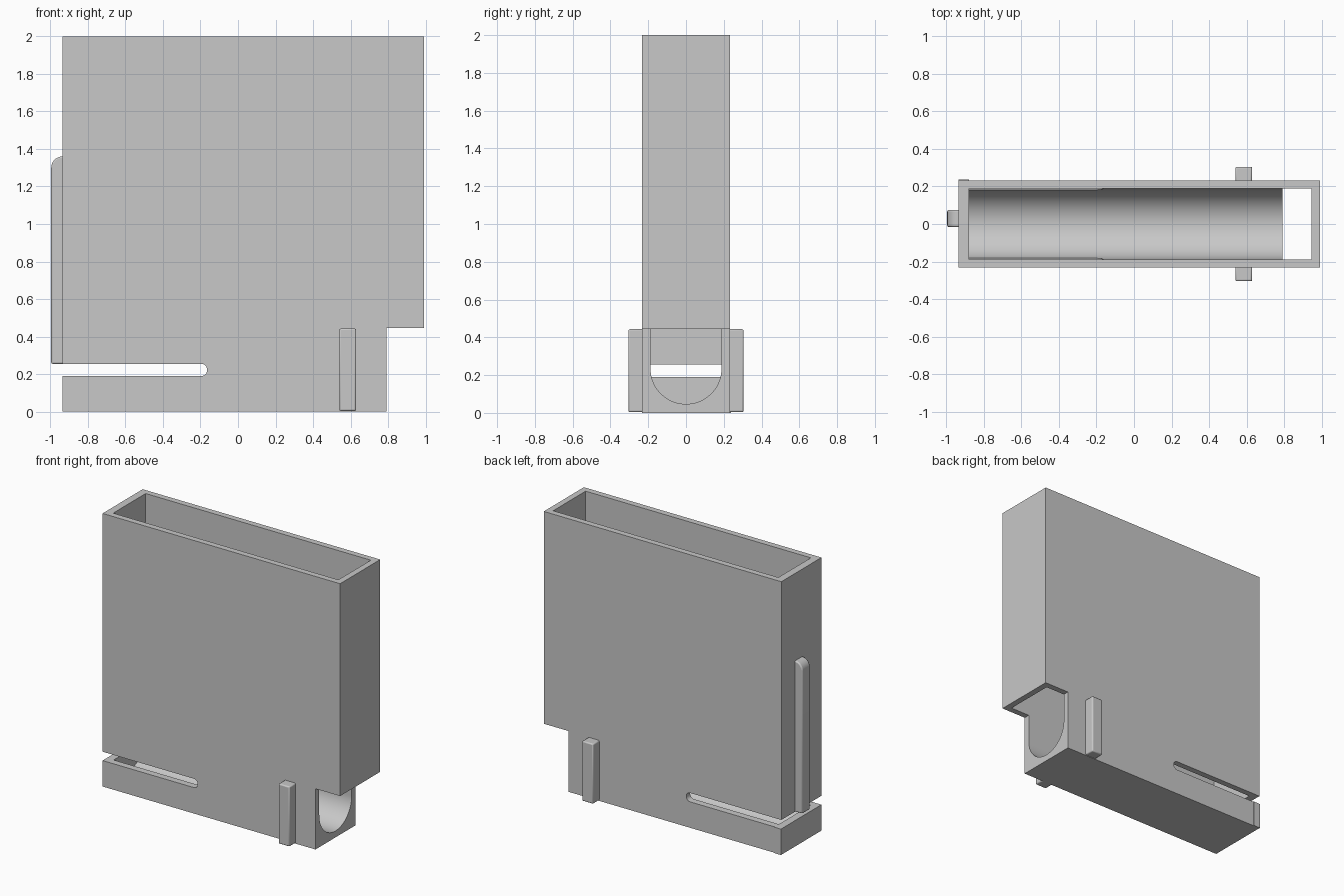
import bpy, bmesh
from math import pi, sin, cos
from mathutils import Vector

if "Cube" in bpy.data.objects:
    bpy.data.objects.remove(bpy.data.objects["Cube"], do_unlink=True)

grey = bpy.data.materials.new("plain_grey")
grey.use_nodes = True
colour = (0.58, 0.58, 0.58, 1)
grey.diffuse_color = colour
grey.node_tree.nodes["Principled BSDF"].inputs["Base Color"].default_value = colour


def arc(cx, cz, r, start, end, steps):
    """Points on a circular arc in a 2D profile."""
    angles = [start + (end - start) * i / steps for i in range(steps + 1)]
    return [(cx + r * cos(a), cz + r * sin(a)) for a in angles]


def prism(name, profile, axis, low, high):
    """Extrude a (horizontal, z) profile along the x or y axis."""
    def place(u, z):
        return (low, u, z) if axis == "x" else (u, low, z)
    bm = bmesh.new()
    face = bm.faces.new([bm.verts.new(place(u, z)) for u, z in profile])
    grown = bmesh.ops.extrude_face_region(bm, geom=[face])
    verts = [g for g in grown["geom"] if isinstance(g, bmesh.types.BMVert)]
    step = Vector((high - low, 0, 0)) if axis == "x" else Vector((0, high - low, 0))
    bmesh.ops.translate(bm, verts=verts, vec=step)
    bmesh.ops.recalc_face_normals(bm, faces=bm.faces)
    mesh = bpy.data.meshes.new(name)
    bm.to_mesh(mesh)
    bm.free()
    mesh.materials.append(grey)
    obj = bpy.data.objects.new(name, mesh)
    bpy.context.collection.objects.link(obj)
    return obj


def rect(u0, u1, z0, z1):
    return [(u0, z0), (u1, z0), (u1, z1), (u0, z1)]


def activate(obj):
    bpy.ops.object.select_all(action="DESELECT")
    obj.select_set(True)
    bpy.context.view_layer.objects.active = obj


def cut(obj, cutter):
    activate(obj)
    mod = obj.modifiers.new("cut", "BOOLEAN")
    mod.operation = "DIFFERENCE"
    mod.solver = "EXACT"
    mod.object = cutter
    bpy.ops.object.modifier_apply(modifier=mod.name)
    bpy.data.objects.remove(cutter, do_unlink=True)


left, right, half = -0.935, 0.99, 0.232
inner = 0.188

# Hopper body with the stepped lower corner
body = prism("hopper_body", [(left, 0), (0.79, 0), (0.79, 0.445), (right, 0.445),
                             (right, 2), (left, 2)], "y", -half, half)

# Round-bottomed cavity, open at the top and at the step
channel = arc(0, 0.235, inner, pi, 2 * pi, 48) + [(inner, 2.2), (-inner, 2.2)]
cut(body, prism("cavity_cutter", channel, "x", -0.88, 0.945))

# Horizontal slot with a rounded end
slot = [(-1.2, 0.19)] + arc(-0.195, 0.22, 0.03, -pi / 2, 0, 6)
slot += arc(-0.195, 0.225, 0.03, 0, pi / 2, 6) + [(-1.2, 0.255)]
cut(body, prism("slot_cutter", slot, "y", -0.5, 0.5))

# Long end rib with a rounded top
end_profile = [(left + 0.02, 0.255), (-0.995, 0.255)]
end_profile += arc(left, 1.3, 0.06, pi, pi / 2, 12) + [(left + 0.02, 1.36)]
end_rib = prism("end_rib", end_profile, "y", -0.016, 0.075)

# Matching short ribs on the two broad sides
side_ribs = []
for name, side in (("front_rib", -1), ("back_rib", 1)):
    lo, hi = sorted((side * (half - 0.02), side * 0.305))
    side_ribs.append(prism(name, rect(0.54, 0.63, 0.004, 0.443), "y", lo, hi))

for rib in [end_rib] + side_ribs:
    bevel = rib.modifiers.new("soft_edges", "BEVEL")
    bevel.width = 0.008
    bevel.segments = 2
    bevel.limit_method = "ANGLE"

# Slightly raised pad at the foot of the back corner
prism("corner_pad", rect(left, -0.88, 0, 0.19), "y", half - 0.01, half + 0.005)

for obj in [body, end_rib] + side_ribs:
    activate(obj)
    bpy.ops.object.shade_smooth_by_angle(angle=0.5)
